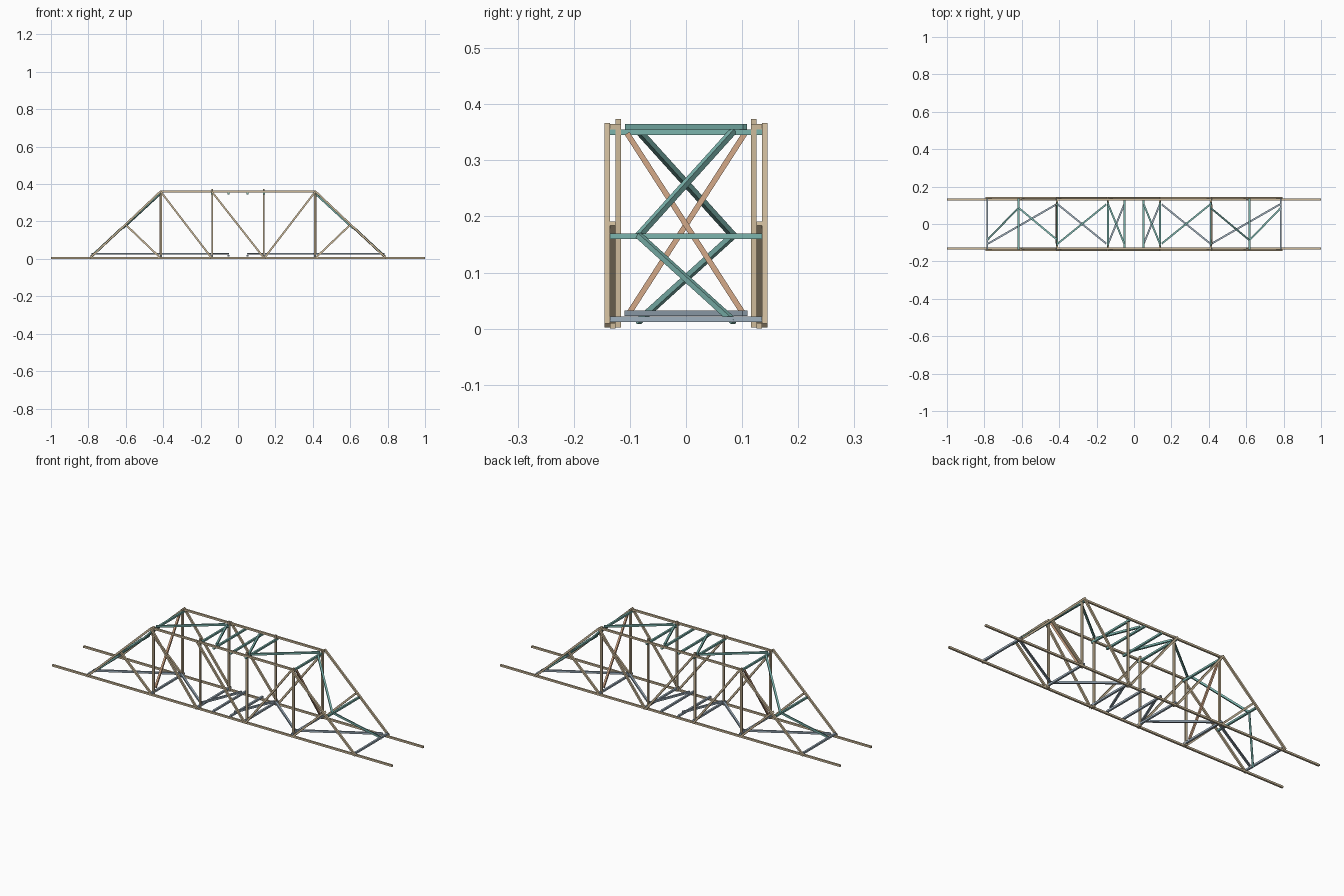
import bpy
from mathutils import Vector, Matrix

if "Cube" in bpy.data.objects:
    bpy.data.objects.remove(bpy.data.objects["Cube"])

T = 0.0098  # square bar thickness


def material(name, rgb):
    m = bpy.data.materials.new(name)
    m.diffuse_color = (*rgb, 1)
    m.use_nodes = True
    m.node_tree.nodes["Principled BSDF"].inputs["Base Color"].default_value = m.diffuse_color
    return m


TAN = material("tan_wood", (0.62, 0.50, 0.33))
TEAL = material("teal_bracing", (0.20, 0.46, 0.42))
BLUE = material("blue_grey_bracing", (0.35, 0.44, 0.52))
COPPER = material("copper_bracing", (0.66, 0.40, 0.25))


def bar(name, p, q, mat, side=(0, 1, 0)):
    """Square bar from p to q; 'side' is the direction its side faces look."""
    p, q = Vector(p), Vector(q)
    x = (q - p).normalized()
    y = Vector(side)
    y = (y - x * y.dot(x)).normalized()
    z = x.cross(y)
    h, n = T / 2, (q - p).length / 2
    m = Matrix((x, y, z)).transposed()
    corners = [(p + q) / 2 + m @ Vector((a * n, b * h, c * h))
               for a in (-1, 1) for b in (-1, 1) for c in (-1, 1)]
    faces = [(0, 1, 3, 2), (4, 6, 7, 5), (0, 4, 5, 1),
             (2, 3, 7, 6), (0, 2, 6, 4), (1, 5, 7, 3)]
    mesh = bpy.data.meshes.new(name)
    mesh.from_pydata([tuple(c) for c in corners], [], faces)
    mesh.materials.append(mat)
    ob = bpy.data.objects.new(name, mesh)
    bpy.context.collection.objects.link(ob)
    return ob


INNER, MID, OUTER = 0.1205, 0.1305, 0.1403  # the three layers of each truss

# The two side trusses: chords sandwiched between inner posts and outer diagonals
for s in (-1, 1):
    i, m, o = s * INNER, s * MID, s * OUTER
    bar("bottom_chord", (-1, m, 0.005), (1, m, 0.005), TAN)
    bar("top_chord", (-0.415, m, 0.36), (0.415, m, 0.36), TAN)
    bar("long_diagonal", (-0.142, o, 0.362), (0.138, o, 0.006), TAN)
    for e in (-1, 1):
        bar("end_post", (e * 0.79, o, 0.006), (e * 0.412, o, 0.363), TAN)
        bar("portal_post", (e * 0.412, i, 0.002), (e * 0.412, i, 0.364), TAN)
        bar("inner_post", (e * 0.138, i, 0.002), (e * 0.138, i, 0.374), TAN)
        bar("main_diagonal", (e * 0.415, o, 0.362), (e * 0.142, o, 0.006), TAN)
        bar("short_diagonal", (e * 0.605, m, 0.187), (e * 0.42, m, 0.01), TAN)

# Cross struts and bracing; the right end is the left end turned half round
UP = (0, 0, 1)
for e in (-1, 1):
    def brace(name, p, q, mat, side=UP):
        bar(name, (-e * p[0], -e * p[1], p[2]), (-e * q[0], -e * q[1], q[2]), mat, side)

    for x in (0.785, 0.412, 0.139, 0.05):
        brace("floor_strut", (-x, -0.135, 0.017), (-x, 0.135, 0.017), BLUE)
    for x in (0.41, 0.139, 0.05):
        brace("roof_strut", (-x, -0.135, 0.35), (-x, 0.135, 0.35), TEAL)
    brace("end_strut", (-0.617, -0.135, 0.165), (-0.617, 0.135, 0.165), TEAL)

    # Zigzag on floor and roof
    for n, (a, b, f) in enumerate(((-0.78, -0.415, -1), (-0.408, -0.148, 1),
                                   (-0.138, -0.052, -1))):
        brace("floor_brace", (a, f * 0.105, 0.027), (b, -f * 0.105, 0.027), BLUE)
        if n:
            brace("roof_brace", (a, -f * 0.105, 0.36), (b, f * 0.105, 0.36), TEAL)

    # Sloping bracing between the end posts
    brace("lower_end_brace", (-0.785, -0.086, 0.012), (-0.62, 0.084, 0.166), TEAL)
    brace("upper_end_brace", (-0.614, 0.084, 0.166), (-0.412, -0.084, 0.352), TEAL)

    # Sway brace across the portal
    brace("sway_brace", (-0.416, 0.105, 0.348), (-0.416, -0.1, 0.03), COPPER, (1, 0, 0))
